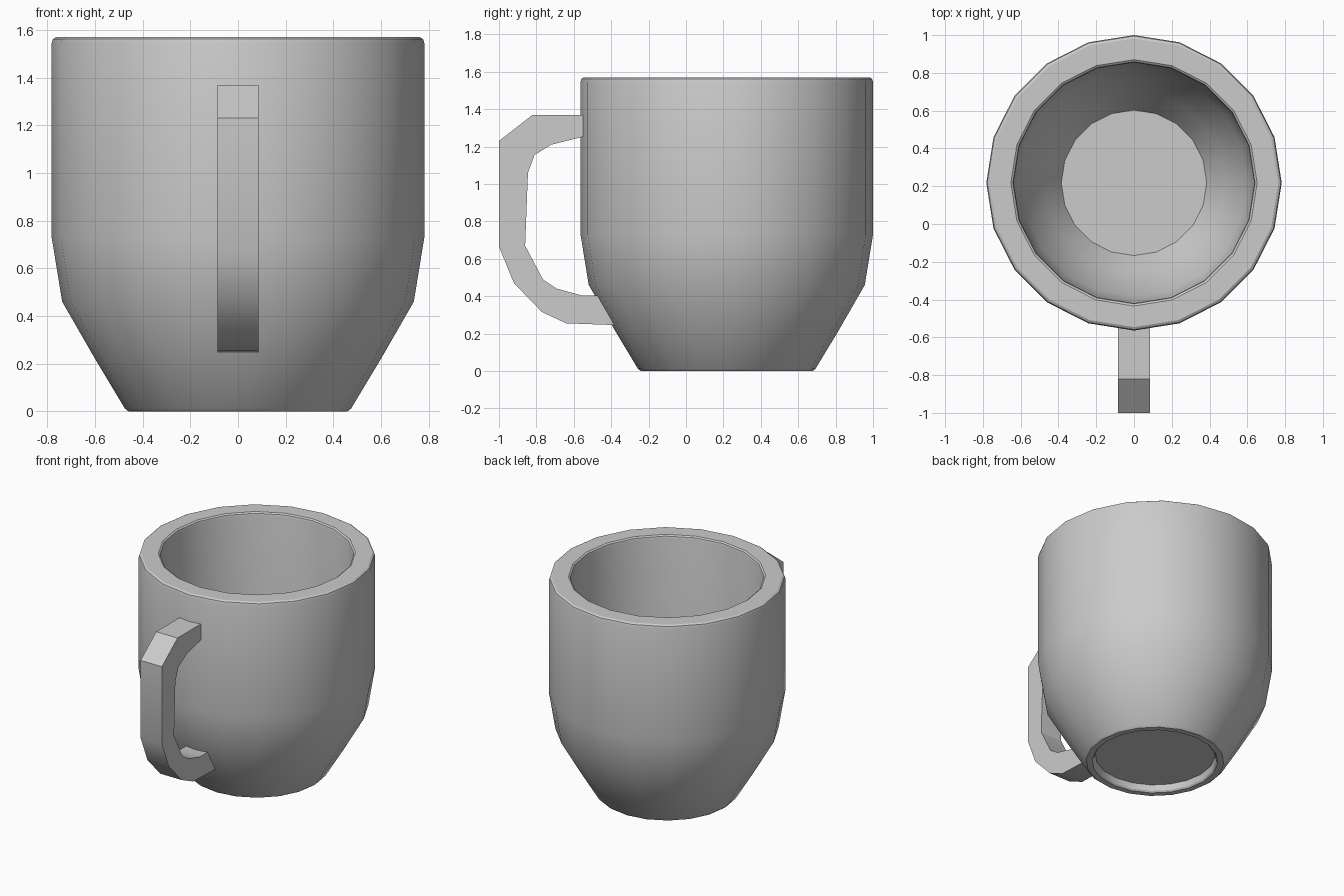
import bpy, bmesh, math

if "Cube" in bpy.data.objects:
    bpy.data.objects.remove(bpy.data.objects["Cube"])

CY = 0.218   # y of the cup axis
SIDES = 20


def finish(name, bm):
    bmesh.ops.recalc_face_normals(bm, faces=bm.faces[:])
    me = bpy.data.meshes.new(name)
    bm.to_mesh(me)
    bm.free()
    ob = bpy.data.objects.new(name, me)
    bpy.context.collection.objects.link(ob)
    bpy.ops.object.select_all(action='DESELECT')
    ob.select_set(True)
    bpy.context.view_layer.objects.active = ob
    bpy.ops.object.shade_smooth_by_angle(angle=math.radians(30))
    return ob


def lathe(name, profile):
    """Revolve (radius, z) points; both ends are capped."""
    bm = bmesh.new()
    rings = []
    for r, z in profile:
        rings.append([bm.verts.new((r * math.cos(2 * math.pi * i / SIDES),
                                    CY + r * math.sin(2 * math.pi * i / SIDES), z))
                      for i in range(SIDES)])
    for a, b in zip(rings, rings[1:]):
        for i in range(SIDES):
            j = (i + 1) % SIDES
            bm.faces.new((a[i], a[j], b[j], b[i]))
    bm.faces.new(rings[0])
    bm.faces.new(rings[-1])
    return finish(name, bm)


def slab(name, outline, half):
    """Extrude a (y, z) outline symmetrically along x."""
    bm = bmesh.new()
    face = bm.faces.new([bm.verts.new((-half, y, z)) for y, z in outline])
    ext = bmesh.ops.extrude_face_region(bm, geom=[face])['geom']
    for v in ext:
        if isinstance(v, bmesh.types.BMVert):
            v.co.x = half
    return finish(name, bm)


# Cup: recessed base, flared outer wall, rounded rim, inner wall and floor
lathe("cup_body", [
    (0.40, 0.05), (0.41, 0.01), (0.42, 0.0), (0.46, 0.0), (0.475, 0.012),
    (0.60, 0.22), (0.738, 0.46), (0.782, 0.73), (0.782, 1.545),
    (0.777, 1.562), (0.764, 1.57), (0.652, 1.57), (0.641, 1.562),
    (0.637, 1.545), (0.637, 0.74), (0.60, 0.51), (0.48, 0.30),
    (0.385, 0.15)])

# Handle: outer edge downwards, then inner edge back up; ends sit in the wall
outer = [(-0.50, 1.37), (-0.82, 1.37), (-1.0, 1.23), (-1.0, 0.665),
         (-0.92, 0.47), (-0.77, 0.315), (-0.64, 0.255), (-0.36, 0.245)]
inner = [(-0.44, 0.405), (-0.56, 0.405), (-0.69, 0.44), (-0.765, 0.49),
         (-0.86, 0.67), (-0.845, 1.06), (-0.81, 1.155), (-0.72, 1.21),
         (-0.50, 1.265)]
slab("handle", outer + inner, 0.086)
